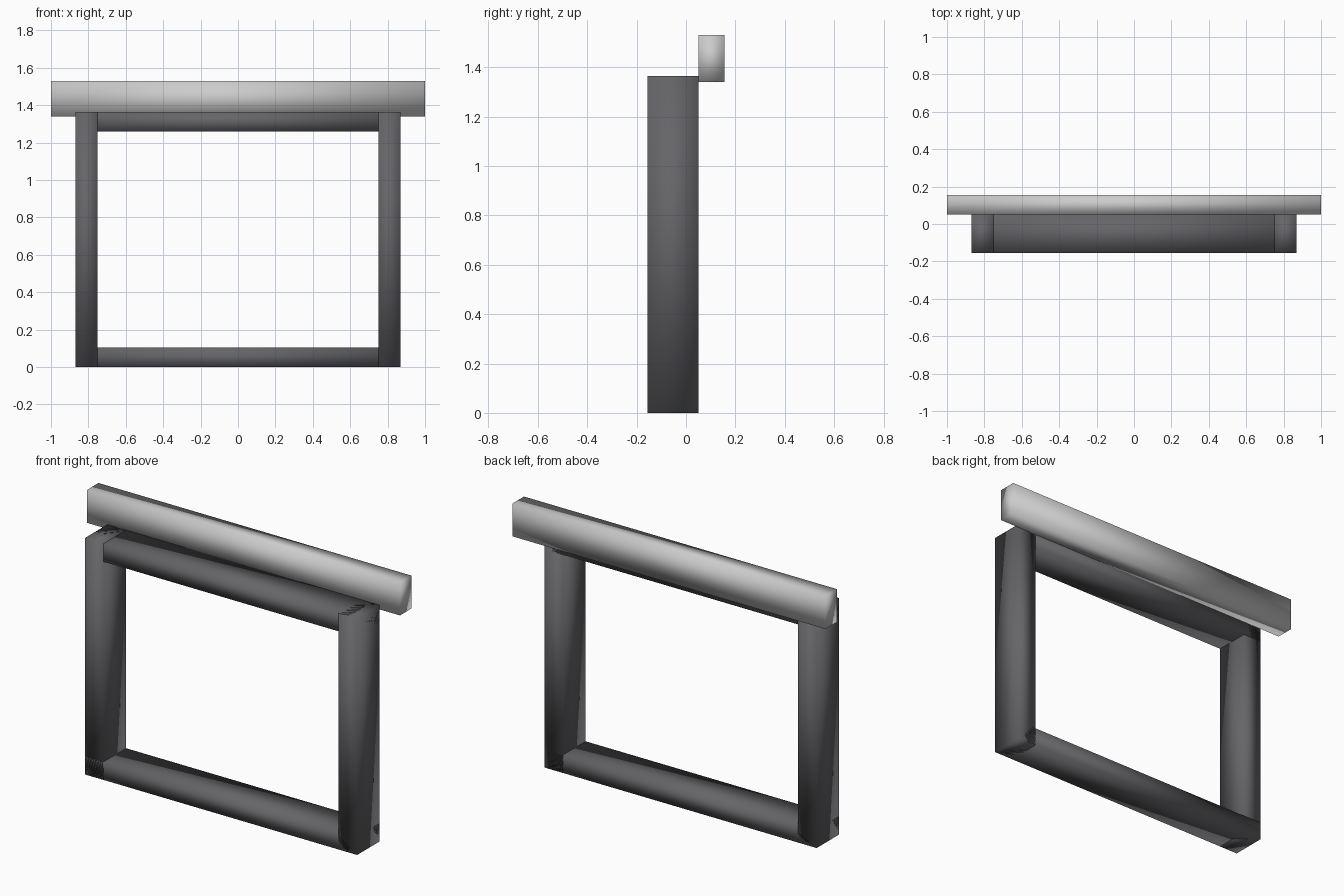
import bpy

if "Cube" in bpy.data.objects:
    bpy.data.objects.remove(bpy.data.objects["Cube"])

dark = bpy.data.materials.new("dark_frame")
dark.diffuse_color = (0.13, 0.13, 0.14, 1)
dark.use_nodes = True
dark.node_tree.nodes["Principled BSDF"].inputs["Base Color"].default_value = dark.diffuse_color


def box(name, x, y, z, mat=None):
    """Smooth-shaded box spanning the given (min, max) ranges."""
    spans = (x, y, z)
    bpy.ops.mesh.primitive_cube_add(size=1, location=[(a + b) / 2 for a, b in spans])
    ob = bpy.context.object
    ob.name = name
    ob.scale = [b - a for a, b in spans]
    bpy.ops.object.transform_apply(location=False, rotation=False, scale=True)
    bpy.ops.object.shade_smooth()
    if mat:
        ob.data.materials.append(mat)
    return ob


DEPTH = (-0.155, 0.05)
HALF, POST, RAIL, TOP = 0.87, 0.12, 0.105, 1.365

# Upright posts
box("left_post", (-HALF, -HALF + POST), DEPTH, (0, TOP), dark)
box("right_post", (HALF - POST, HALF), DEPTH, (0, TOP), dark)

# Horizontal rails, running through the posts
box("bottom_rail", (-HALF, HALF), DEPTH, (0, RAIL), dark)
box("top_rail", (-HALF, HALF), DEPTH, (TOP - RAIL, TOP), dark)

# Beam mounted behind and above the frame
box("header_beam", (-1, 1), (0.05, 0.155), (1.34, 1.53))
